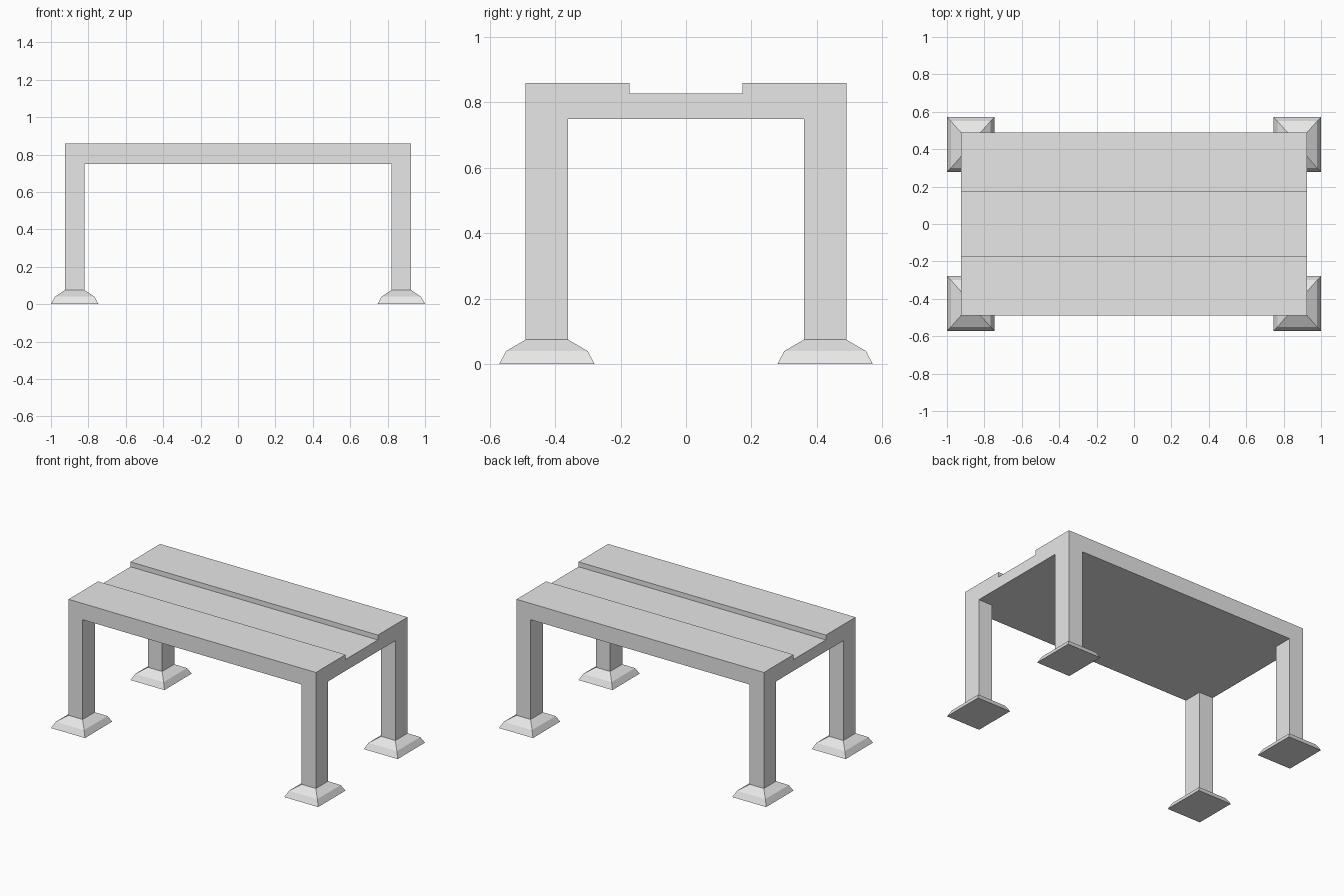
import bpy
import bmesh

default = bpy.data.objects.get("Cube")
if default:
    bpy.data.objects.remove(default, do_unlink=True)

grey = bpy.data.materials.new("plain_grey")
grey.use_nodes = True
grey.diffuse_color = (0.8, 0.8, 0.8, 1)
grey.node_tree.nodes["Principled BSDF"].inputs["Base Color"].default_value = (0.8, 0.8, 0.8, 1)

HALF_X, HALF_Y = 0.926, 0.49      # outer half size of the top
LEG_X, LEG_Y = 0.106, 0.13        # leg cross-section
FOOT_H, UNDERSIDE, TOP = 0.075, 0.75, 0.86
GROOVE_Y, GROOVE_Z = 0.173, 0.827


def finish(name, bm):
    bmesh.ops.recalc_face_normals(bm, faces=bm.faces)
    mesh = bpy.data.meshes.new(name)
    bm.to_mesh(mesh)
    bm.free()
    mesh.materials.append(grey)
    obj = bpy.data.objects.new(name, mesh)
    bpy.context.collection.objects.link(obj)


def loft(name, x, y, sections, cap_top=True):
    """Stack rectangles given as (half x, half y, z) and skin them."""
    bm = bmesh.new()
    rings = [[bm.verts.new((x + sx * hx, y + sy * hy, z))
              for sx, sy in ((-1, -1), (1, -1), (1, 1), (-1, 1))]
             for hx, hy, z in sections]
    for low, high in zip(rings, rings[1:]):
        for i in range(4):
            j = (i + 1) % 4
            bm.faces.new((low[i], low[j], high[j], high[i]))
    bm.faces.new(rings[0])
    if cap_top:
        bm.faces.new(rings[-1])
    finish(name, bm)


# Grooved top: end profile extruded along x
half = [(HALF_Y, UNDERSIDE), (HALF_Y, TOP), (GROOVE_Y, TOP), (GROOVE_Y, GROOVE_Z)]
profile = half + [(-y, z) for y, z in reversed(half)]
bm = bmesh.new()
end = bm.faces.new([bm.verts.new((-HALF_X, y, z)) for y, z in profile])
side = bmesh.ops.extrude_face_region(bm, geom=[end], use_keep_orig=True)["geom"]
bmesh.ops.translate(bm, vec=(2 * HALF_X, 0, 0),
                    verts=[v for v in side if isinstance(v, bmesh.types.BMVert)])
finish("grooved_top", bm)

# Legs flush with the corners, each on a flared foot
hx, hy = LEG_X / 2, LEG_Y / 2
for side_name, sx in (("left", 1), ("right", -1)):
    for end_name, sy in (("front", -1), ("back", 1)):
        x, y = sx * (HALF_X - hx), sy * (HALF_Y - hy)
        prefix = f"{end_name}_{side_name}"
        loft(f"{prefix}_leg", x, y,
             [(hx, hy, FOOT_H), (hx, hy, UNDERSIDE)], cap_top=False)
        loft(f"{prefix}_foot", x, y,
             [(0.127, 0.146, 0), (0.106, 0.125, 0.04), (hx, hy, FOOT_H)])
